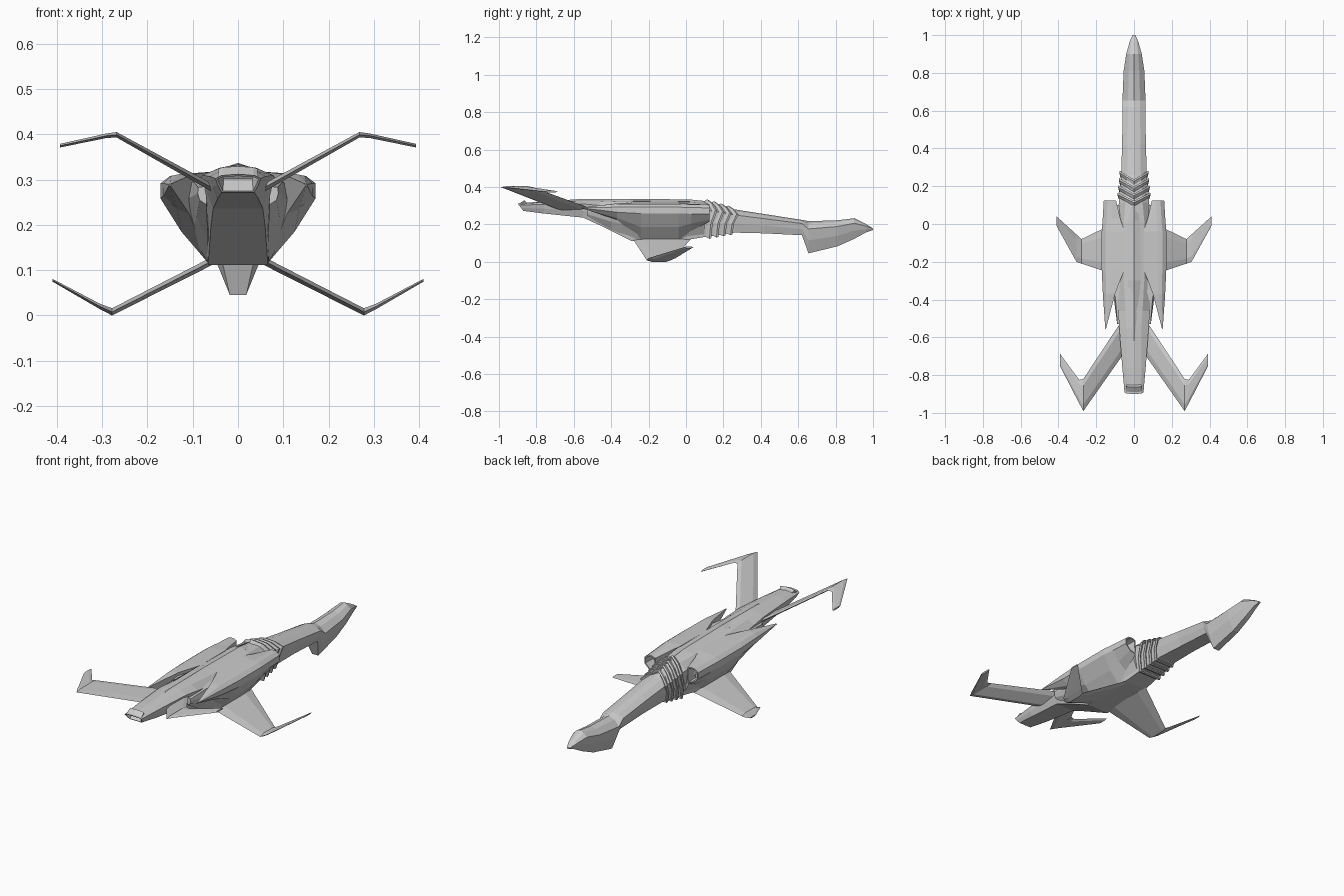
import bpy, bmesh

if "Cube" in bpy.data.objects:
    bpy.data.objects.remove(bpy.data.objects["Cube"])

def loft(name, rings, mirror=False, recess=None, closed=False):
    """Skin a list of equal-length rings; optional recess (first cap) = (inset, depth)."""
    bm = bmesh.new()
    vs = [[bm.verts.new(p) for p in r] for r in rings]
    n = len(rings[0])
    pairs = list(zip(vs, vs[1:])) + ([(vs[-1], vs[0])] if closed else [])
    for a, b in pairs:
        for i in range(n):
            j = (i + 1) % n
            bm.faces.new((a[i], a[j], b[j], b[i]))
    cap = None
    if not closed:
        cap = bm.faces.new(vs[0])
        bm.faces.new(vs[-1])
    bmesh.ops.recalc_face_normals(bm, faces=bm.faces)
    if recess:
        bmesh.ops.inset_individual(bm, faces=[cap], thickness=recess[0])
        bmesh.ops.inset_individual(bm, faces=[cap], thickness=0.003, depth=-recess[1])
    me = bpy.data.meshes.new(name)
    bm.to_mesh(me)
    bm.free()
    ob = bpy.data.objects.new(name, me)
    bpy.context.collection.objects.link(ob)
    if mirror:
        ob.modifiers.new("Mirror", 'MIRROR')
    return ob

# Fuselage stations: y, top z, bottom z, half width, top half width, belly half width
ST = [
    (-.90, .312, .272, .050, .036, .036),
    (-.76, .323, .258, .062, .040, .045),
    (-.55, .333, .236, .078, .040, .055),
    (-.46, .334, .195, .084, .045, .060),
    (-.29, .333, .111, .088, .055, .066),
    (.01, .328, .118, .088, .055, .066),
    (.115, .320, .135, .080, .045, .058),
    (.26, .280, .156, .068, .036, .048),
    (.42, .255, .152, .063, .034, .042),
    (.62, .224, .142, .060, .032, .040),
    (.655, .217, .045, .061, .032, .018),
    (.81, .222, .083, .055, .028, .016),
    (.90, .233, .123, .041, .022, .014),
    (.965, .200, .158, .023, .014, .010),
    (1.0, .178, .170, .008, .005, .005),
]

def station(y):
    for a, b in zip(ST, ST[1:]):
        if y <= b[0]:
            t = (y - a[0]) / (b[0] - a[0])
            return [p + (q - p) * t for p, q in zip(a, b)]
    return list(ST[-1])

def section(s):
    y, zt, zb, w, wt, wb = s
    h = zt - zb
    half = [(wt, zt - .07 * h), (w, zb + .76 * h), (.65 * w + .35 * wb, zb + .4 * h), (wb, zb)]
    return ([(0, y, zt)] + [(x, y, z) for x, z in half]
            + [(-x, y, z) for x, z in reversed(half)])

# Fuselage with slanted exhaust
rings = [section(s) for s in ST]
rings[0] = [(x, -.90 + .03 * (.312 - z) / .04, z) for x, y, z in rings[0]]
loft("fuselage", rings, recess=(.005, .04))

# Overlapping chevron collars around the neck
def collar(y, k):
    s = station(y)
    c = (s[1] + s[2]) / 2
    out = []
    for x, _, z in section(s):
        sweep = .045 * min(1, abs(x) / s[3]) - (.02 if z < c else 0)
        zz = section(station(y + sweep))
        i = len(out)
        cy = station(y + sweep)
        mid = (cy[1] + cy[2]) / 2
        out.append((zz[i][0] * k, y + sweep, mid + (zz[i][2] - mid) * k))
    return out

for i in range(4):
    y = .09 + .038 * i
    loft(f"neck_collar_{i + 1}",
         [collar(y, .97), collar(y + .022, 1.15), collar(y + .032, 1.13), collar(y + .026, .95)],
         closed=True)

# Engine pods: intake at the nose end, spike at the tail end
def pod_ring(y, pts):
    return [(x, y, z) for x, z in pts]

full = [(.05, .318), (.125, .312), (.150, .308), (.171, .292), (.171, .258), (.125, .185), (.066, .116)]
mouth = [(.095, .298), (.115, .306), (.140, .304), (.160, .288), (.160, .255), (.130, .225), (.095, .215)]
aft = [(.100, .312), (.130, .312), (.148, .308), (.165, .292), (.164, .265), (.135, .235), (.108, .225)]
tip = [(.150 + (x - .13) * .06, .288 + (z - .27) * .06) for x, z in aft]
loft("engine_pod", [
    pod_ring(.125, mouth),
    pod_ring(.03, [((a + c) / 2, (b + d) / 2) for (a, b), (c, d) in zip(mouth, full)]),
    pod_ring(-.04, full), pod_ring(-.24, full), pod_ring(-.37, aft), pod_ring(-.555, tip)],
    mirror=True, recess=(.007, .06))

# Pod fairing that blends the belly into the tail as a lower spike
low = [(.06, .30), (.115, .295), (.135, .25), (.105, .18), (.066, .116)]
loft("belly_fairing", [
    pod_ring(.10, [(.06, .28), (.092, .275), (.096, .24), (.082, .19), (.058, .14)]),
    pod_ring(-.04, low), pod_ring(-.26, low),
    pod_ring(-.40, [(.06, .30), (.098, .295), (.106, .26), (.092, .215), (.066, .17)]),
    pod_ring(-.53, [(.07, .285), (.088, .283), (.089, .27), (.085, .255), (.07, .245)])],
    mirror=True)

# Thin raised spine along the back
loft("spine", [[(-w, y, z - .012), (0, y, z), (w, y, z - .012), (0, y, z - .03)]
               for y, w, z in ((-.62, .008, .334), (-.30, .035, .337), (.02, .03, .333), (.13, .01, .322))])

# Bent wings: stations x, z, leading y, trailing y, half thickness
def wing(name, stations):
    rings = []
    for x, z, le, te, t in stations:
        a, b = le + (te - le) * .2, le + (te - le) * .8
        rings.append([(x, le, z), (x, a, z + t), (x, b, z + t),
                      (x, te, z), (x, b, z - t), (x, a, z - t)])
    loft(name, rings, mirror=True)

wing("lower_wing", [(.05, .124, .03, -.285, .009), (.278, .008, -.08, -.21, .008),
                    (.305, .020, -.055, -.20, .006), (.41, .078, .04, -.01, .003)])
wing("tail_wing", [(.05, .278, -.49, -.68, .009), (.268, .399, -.82, -.99, .006),
                   (.29, .397, -.825, -.95, .005), (.393, .375, -.685, -.75, .004)])
